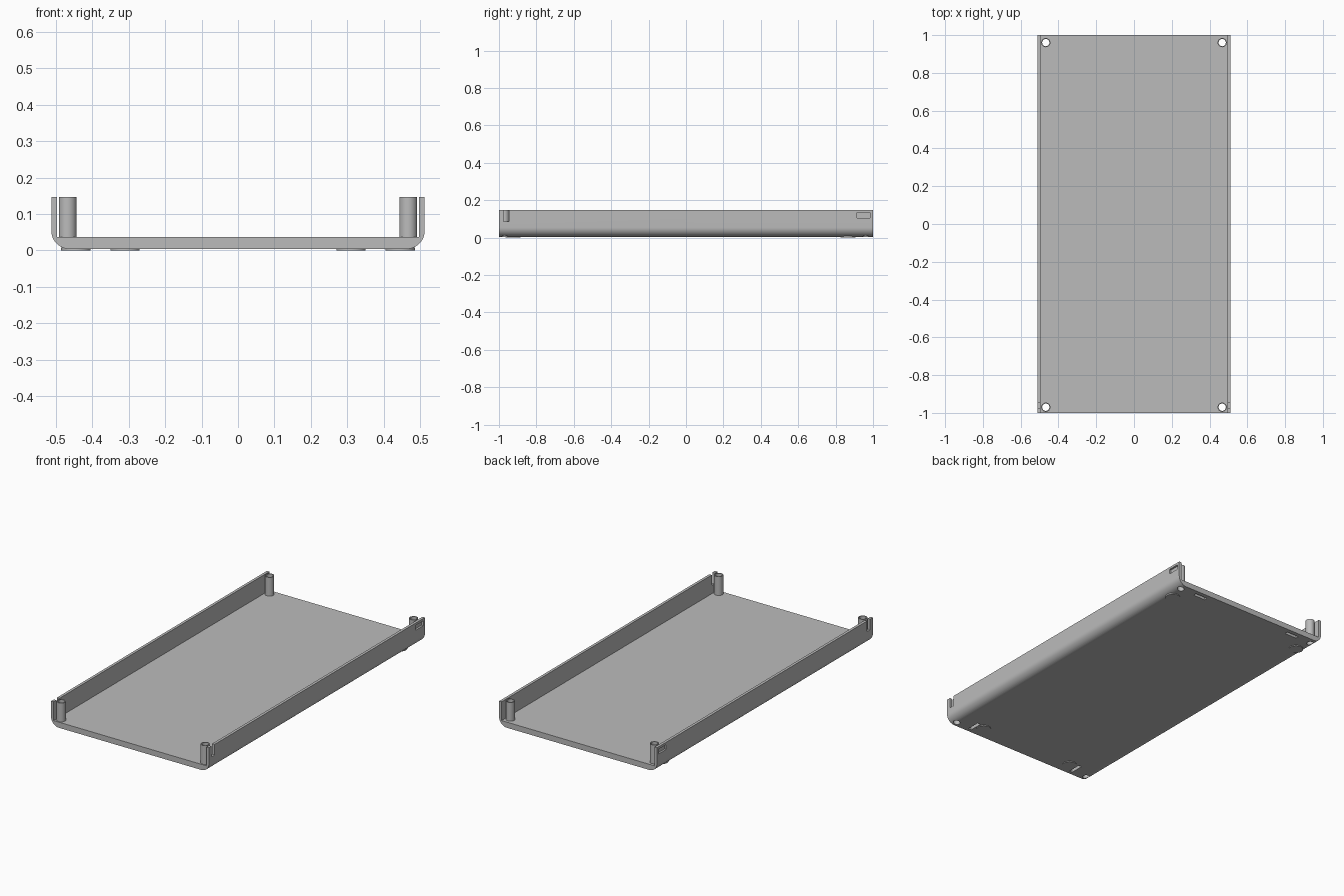
import bpy, bmesh
from math import cos, sin, pi
from mathutils import Matrix, Vector

cube = bpy.data.objects.get("Cube")
if cube:
    bpy.data.objects.remove(cube, do_unlink=True)

HALF_W, HALF_L, TOP = 0.512, 1.0, 0.147
BASE, FLOOR, WALL, ROUND = 0.004, 0.037, 0.016, 0.05
POSTS = [(sx * 0.467, y) for sx in (-1, 1) for y in (-0.97, 0.96)]

grey = bpy.data.materials.new("grey plastic")
grey.use_nodes = True
colour = (0.5, 0.5, 0.5, 1)
grey.diffuse_color = colour
grey.node_tree.nodes["Principled BSDF"].inputs["Base Color"].default_value = colour


def finish(name, bm):
    bmesh.ops.recalc_face_normals(bm, faces=bm.faces)
    mesh = bpy.data.meshes.new(name)
    bm.to_mesh(mesh)
    bm.free()
    mesh.materials.append(grey)
    obj = bpy.data.objects.new(name, mesh)
    bpy.context.collection.objects.link(obj)
    return obj


def add_box(bm, low, high):
    low, high = Vector(low), Vector(high)
    bmesh.ops.create_cube(bm, size=1, matrix=Matrix.Translation((low + high) / 2)
                          @ Matrix.Diagonal((*(high - low), 1)))


def add_cylinder(bm, x, y, radius, z0, z1):
    bmesh.ops.create_cone(bm, cap_ends=True, segments=32, radius1=radius, radius2=radius,
                          depth=z1 - z0, matrix=Matrix.Translation((x, y, (z0 + z1) / 2)))


def smooth(obj):
    bpy.ops.object.select_all(action='DESELECT')
    obj.select_set(True)
    bpy.context.view_layer.objects.active = obj
    bpy.ops.object.shade_smooth_by_angle(angle=pi / 6)


def cut(obj, cutter):
    mod = obj.modifiers.new("cutouts", 'BOOLEAN')
    mod.operation, mod.solver, mod.object = 'DIFFERENCE', 'EXACT', cutter
    bpy.context.view_layer.objects.active = obj
    bpy.ops.object.modifier_apply(modifier=mod.name)


# Channel-shaped tray: half profile mirrored, then extruded along its length
inner = HALF_W - WALL
half = [(inner, FLOOR), (inner, TOP), (HALF_W, TOP)]
for i in range(13):
    a = i / 12 * pi / 2
    half.append((HALF_W - ROUND + ROUND * cos(a), BASE + ROUND - ROUND * sin(a)))
profile = half + [(-x, z) for x, z in reversed(half)]
bm = bmesh.new()
face = bm.faces.new([bm.verts.new((x, -HALF_L, z)) for x, z in profile])
ext = bmesh.ops.extrude_face_region(bm, geom=[face])
bmesh.ops.translate(bm, vec=(0, 2 * HALF_L, 0),
                    verts=[v for v in ext["geom"] if isinstance(v, bmesh.types.BMVert)])
tray = finish("tray", bm)

# Cutters: screw holes, wall notches, side pockets, underside slots
bm = bmesh.new()
for x, y in POSTS:
    add_cylinder(bm, x, y, 0.019, -0.05, 0.2)
hole_cutter = finish("hole_cutter", bm)
bm = bmesh.new()
for s in (-1, 1):
    def side_box(x0, x1, y0, y1, z0, z1):
        add_box(bm, (min(s * x0, s * x1), y0, z0), (max(s * x0, s * x1), y1, z1))
    side_box(0.493, 0.55, -0.975, -0.947, 0.085, 0.2)
    side_box(0.501, 0.55, 0.915, 0.985, 0.105, 0.133)
    side_box(0.355, 0.375, -0.98, -0.90, -0.05, 0.022)
    side_box(0.29, 0.37, 0.955, 0.975, -0.05, 0.022)
slot_cutter = finish("slot_cutter", bm)
cut(tray, hole_cutter)
cut(tray, slot_cutter)
smooth(tray)

# Hollow corner posts
for i, (x, y) in enumerate(POSTS):
    bm = bmesh.new()
    add_cylinder(bm, x, y, 0.0245, 0.03, TOP)
    post = finish(f"corner_post_{i + 1}", bm)
    cut(post, hole_cutter)
    smooth(post)

for cutter in (hole_cutter, slot_cutter):
    bpy.data.objects.remove(cutter, do_unlink=True)

# Thin round foot pads under the floor
for i, (x, y) in enumerate([(-0.31, -0.925), (0.31, -0.925), (-0.445, 0.865), (0.445, 0.865)]):
    bm = bmesh.new()
    add_cylinder(bm, x, y, 0.04, 0, 0.008)
    smooth(finish(f"foot_pad_{i + 1}", bm))
